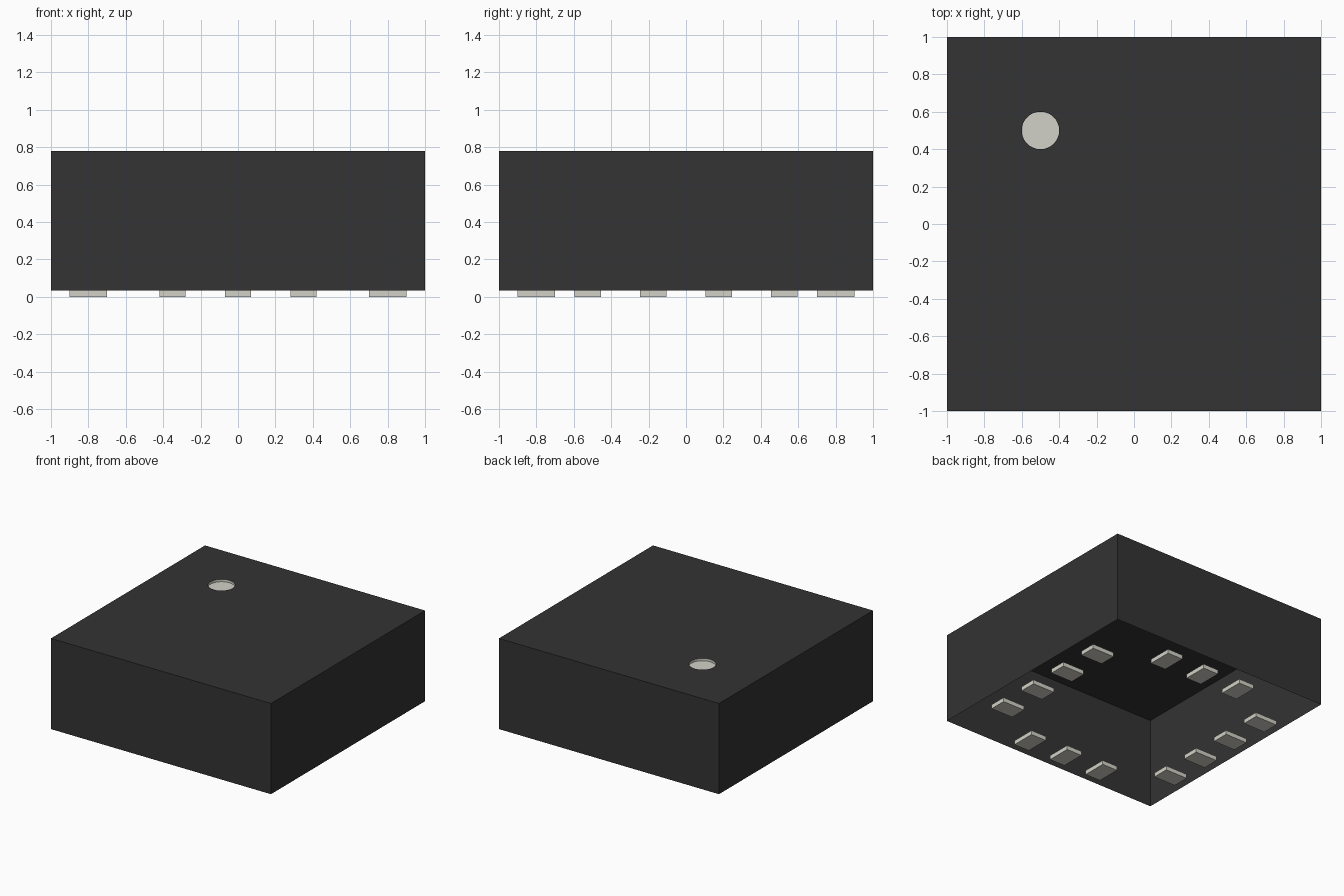
import bpy
import bmesh
from mathutils import Matrix, Vector

cube = bpy.data.objects.get("Cube")
if cube:
    bpy.data.objects.remove(cube, do_unlink=True)

BASE, TOP = 0.035, 0.78
MARK = Vector((-0.5, 0.5, TOP))
RADIUS, DEPTH, SIDES = 0.1, 0.02, 48


def material(name, rgb):
    mat = bpy.data.materials.new(name)
    mat.use_nodes = True
    mat.diffuse_color = (*rgb, 1)
    mat.node_tree.nodes["Principled BSDF"].inputs["Base Color"].default_value = (*rgb, 1)
    return mat


def finish(bm, name, mat):
    mesh = bpy.data.meshes.new(name)
    bm.to_mesh(mesh)
    bm.free()
    mesh.materials.append(mat)
    obj = bpy.data.objects.new(name, mesh)
    bpy.context.collection.objects.link(obj)
    return obj


def face_up(bm):
    # Consistent normals, with the horizontal faces pointing up
    bmesh.ops.recalc_face_normals(bm, faces=bm.faces)
    flat = max(bm.faces, key=lambda f: abs(f.normal.z))
    if flat.normal.z < 0:
        bmesh.ops.reverse_faces(bm, faces=bm.faces)


black = material("black plastic", (0.033, 0.033, 0.033))
metal = material("pale metal", (0.646, 0.639, 0.572))

# Housing: top with a round hole, four walls, open underneath
bm = bmesh.new()
corners = [bm.verts.new((x, y, TOP)) for x, y in ((-1, -1), (1, -1), (1, 1), (-1, 1))]
rim = [bm.edges.new((corners[i - 1], corners[i])) for i in range(4)]
bmesh.ops.create_circle(bm, segments=SIDES, radius=RADIUS, matrix=Matrix.Translation(MARK))
bmesh.ops.triangle_fill(bm, edges=bm.edges[:], normal=(0, 0, 1), use_beauty=True)
walls = bmesh.ops.extrude_edge_only(bm, edges=rim)["geom"]
for v in walls:
    if isinstance(v, bmesh.types.BMVert):
        v.co.z = BASE
face_up(bm)
finish(bm, "housing", black)

# Shallow round corner marker, sunk into the top
bm = bmesh.new()
bmesh.ops.create_circle(bm, segments=SIDES, radius=RADIUS, cap_ends=True,
                        matrix=Matrix.Translation(MARK - Vector((0, 0, DEPTH))))
lip = bmesh.ops.extrude_edge_only(bm, edges=bm.edges[:])["geom"]
for v in lip:
    if isinstance(v, bmesh.types.BMVert):
        v.co.z = TOP
face_up(bm)
for f in bm.faces:
    f.smooth = abs(f.normal.z) < 0.5
marker = finish(bm, "corner_marker", metal)
bpy.context.view_layer.objects.active = marker
marker.select_set(True)
bpy.ops.object.shade_smooth_by_angle()


# Contact pads around the underside
def pad(name, x, y, width, length):
    bm = bmesh.new()
    size = Matrix.Diagonal((width, length, BASE, 1))
    bmesh.ops.create_cube(bm, size=1, matrix=Matrix.Translation((x, y, BASE / 2)) @ size)
    finish(bm, name, metal)


for sign, side, end in ((-1, "right", "front"), (1, "left", "back")):
    for i in range(4):
        pad(f"{side}_pad_{i + 1}", sign * 0.8, (i - 1.5) * 0.35, 0.2, 0.14)
    for i in range(3):
        pad(f"{end}_pad_{i + 1}", (i - 1) * 0.35, sign * 0.8, 0.14, 0.2)
